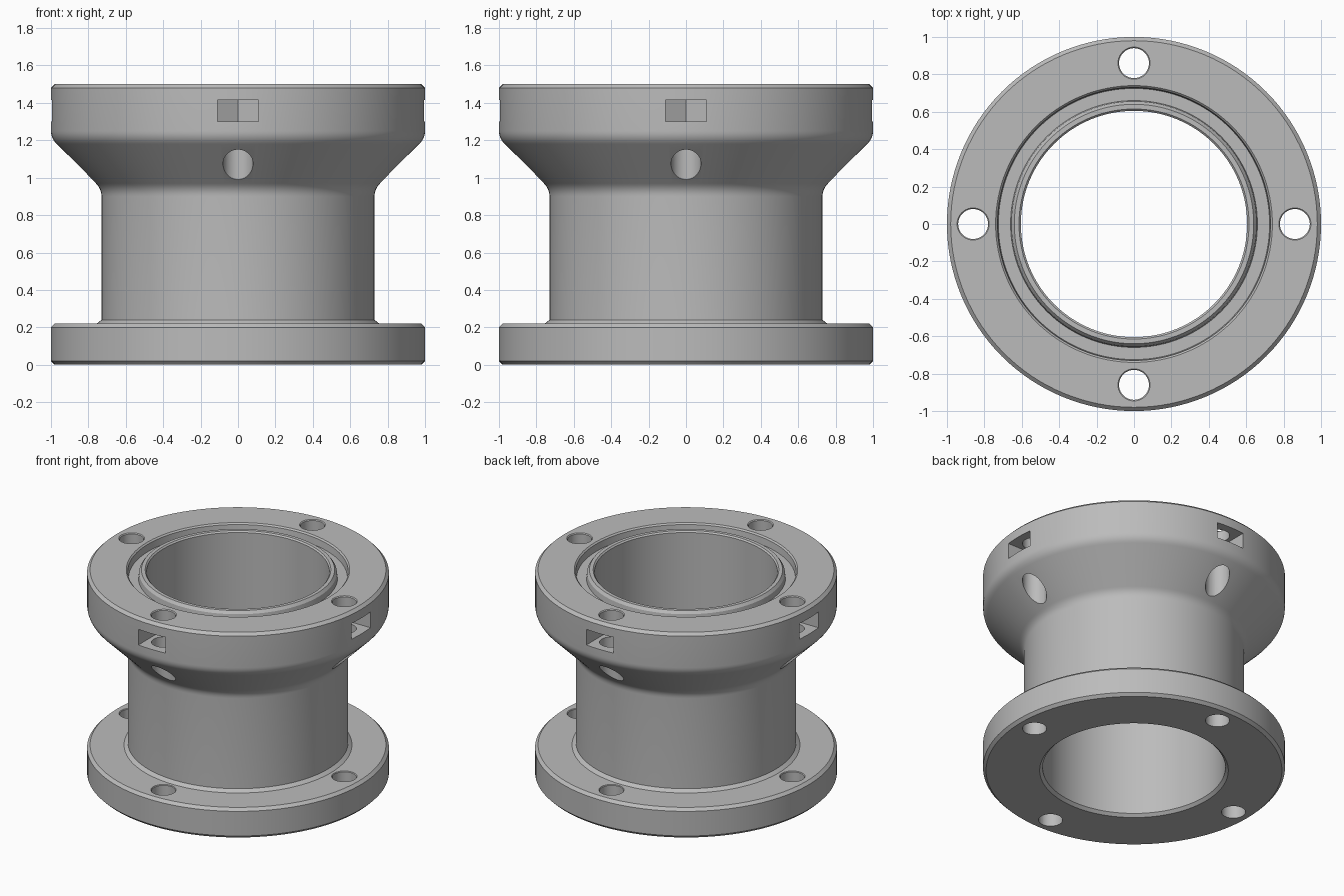
import bpy, bmesh, math
from mathutils import Vector, Matrix

if "Cube" in bpy.data.objects:
    bpy.data.objects.remove(bpy.data.objects["Cube"], do_unlink=True)

metal = bpy.data.materials.new("plain_grey_metal")
metal.use_nodes = True
GREY = (0.5, 0.5, 0.5, 1)
metal.diffuse_color = GREY
metal.node_tree.nodes["Principled BSDF"].inputs["Base Color"].default_value = GREY

BOLT_RADIUS = 0.86      # radius of the bolt circle
TOP = 1.5


def new_object(name, bm):
    bmesh.ops.remove_doubles(bm, verts=bm.verts, dist=1e-5)
    bmesh.ops.recalc_face_normals(bm, faces=bm.faces)
    mesh = bpy.data.meshes.new(name)
    bm.to_mesh(mesh)
    bm.free()
    mesh.materials.append(metal)
    obj = bpy.data.objects.new(name, mesh)
    bpy.context.collection.objects.link(obj)
    return obj


def lathe(bm, profile, steps):
    """Revolve a closed (radius, height) profile about the z axis."""
    verts = [bm.verts.new((r, 0, z)) for r, z in profile]
    edges = [bm.edges.new((a, b)) for a, b in zip(verts, verts[1:] + verts[:1])]
    bmesh.ops.spin(bm, geom=verts + edges, axis=(0, 0, 1), cent=(0, 0, 0),
                   angle=math.tau, steps=steps, use_merge=True)


def blend(start, corner, end, n=6):
    """Rounded corner as a short quadratic curve."""
    a, b, c = Vector(start), Vector(corner), Vector(end)
    ts = [i / n for i in range(n + 1)]
    return [tuple(a * (1 - t) ** 2 + b * 2 * t * (1 - t) + c * t * t) for t in ts]


def four_around(bm):
    """Copy the geometry to the four quarter turns."""
    source = bm.verts[:] + bm.edges[:] + bm.faces[:]
    for i in range(1, 4):
        copy = bmesh.ops.duplicate(bm, geom=source)["geom"]
        bmesh.ops.rotate(bm, verts=[g for g in copy if isinstance(g, bmesh.types.BMVert)],
                         cent=(0, 0, 0), matrix=Matrix.Rotation(i * math.pi / 2, 3, 'Z'))


# Spool body: base flange, neck, conical shoulder, top flange, seal groove, bore
profile = [(0.625, 0), (0.98, 0), (1, 0.02), (1, 0.2), (0.98, 0.22),
           (0.755, 0.22), (0.73, 0.24)]
profile += blend((0.73, 0.9), (0.73, 0.94), (0.76, 0.97))
profile += blend((0.97, 1.18), (1, 1.21), (1, 1.25))
profile += [(1, 1.48), (0.98, TOP), (0.74, TOP), (0.73, 1.49),
            (0.725, 1.44), (0.66, 1.44), (0.655, 1.48), (0.64, TOP),
            (0.615, TOP), (0.605, 1.49), (0.605, 0.02)]
bm = bmesh.new()
lathe(bm, profile, 128)
body = new_object("flanged_spool", bm)

# Bolt holes through both flanges, with slightly broken upper edges
bm = bmesh.new()
lathe(bm, [(0, -0.1), (0.08, -0.1), (0.08, 0.215), (0.085, 0.221), (0.085, 0.23),
           (0.08, 0.24), (0.08, 1.494), (0.087, 1.501), (0.087, 1.6), (0, 1.6)], 40)
bmesh.ops.translate(bm, verts=bm.verts, vec=(0, BOLT_RADIUS, 0))
four_around(bm)
holes = new_object("bolt_hole_cutter", bm)

# Nut slots: pointed inner end, open to the rim
HALF = 0.11
side = HALF / math.cos(math.pi / 6)
inner = BOLT_RADIUS - side
bm = bmesh.new()
outline = [(0, inner), (HALF, inner + side / 2), (HALF, 1.1),
           (-HALF, 1.1), (-HALF, inner + side / 2)]
face = bm.faces.new([bm.verts.new((x, y, 1.3)) for x, y in outline])
top = bmesh.ops.extrude_face_region(bm, geom=[face])["geom"]
bmesh.ops.translate(bm, vec=(0, 0, 0.115),
                    verts=[g for g in top if isinstance(g, bmesh.types.BMVert)])
four_around(bm)
slots = new_object("nut_slot_cutter", bm)

# Cut the body, then drop the cutters
bpy.context.view_layer.objects.active = body
body.select_set(True)
for cutter in (holes, slots):
    cutter.hide_render = True
    mod = body.modifiers.new(cutter.name, 'BOOLEAN')
    mod.operation = 'DIFFERENCE'
    mod.solver = 'EXACT'
    mod.object = cutter
    bpy.ops.object.modifier_apply(modifier=mod.name)
    bpy.data.objects.remove(cutter, do_unlink=True)

bpy.ops.object.shade_smooth_by_angle(angle=math.radians(25))
